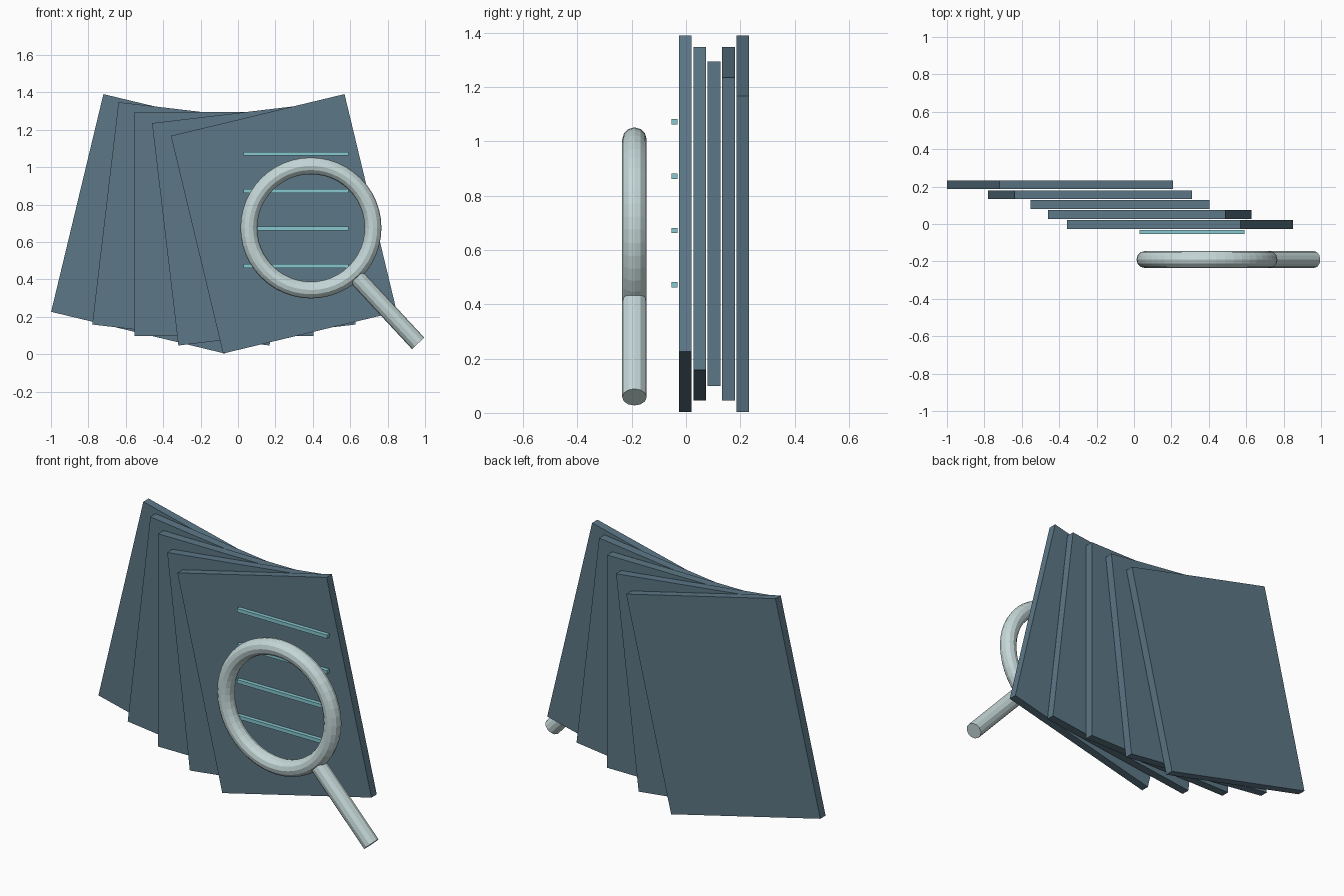
import bpy, math
from mathutils import Vector

cube = bpy.data.objects.get("Cube")
if cube:
    bpy.data.objects.remove(cube, do_unlink=True)


def material(name, rgb):
    m = bpy.data.materials.new(name)
    m.use_nodes = True
    colour = (*rgb, 1)
    m.diffuse_color = colour
    m.node_tree.nodes["Principled BSDF"].inputs["Base Color"].default_value = colour
    return m


slate = material("slate_blue", (0.107, 0.185, 0.24))
teal = material("light_teal", (0.24, 0.58, 0.63))
silver = material("pale_silver", (0.56, 0.68, 0.68))


def finish(name, mat):
    ob = bpy.context.object
    ob.name = name
    ob.data.materials.append(mat)
    return ob


def box(name, centre, size, mat, tilt=0):
    bpy.ops.mesh.primitive_cube_add(size=1, location=centre, rotation=(0, tilt, 0))
    ob = finish(name, mat)
    ob.scale = size
    return ob


# Fanned stack of cards, front to back
for i in range(5):
    step = 2 - i
    box(f"card_{i + 1}", (-0.075 + 0.16 * step, -0.0025 + 0.053 * i, 0.697),
        (0.955, 0.047, 1.197), slate, math.radians(-6.75 * step))

# Raised text lines on the front card
for i in range(4):
    box(f"page_line_{i + 1}", (0.31, -0.042, 0.472 + 0.2 * i), (0.56, 0.022, 0.02), teal)

# Magnifier ring
centre = Vector((0.39, -0.19, 0.675))
radius = 0.045
bpy.ops.mesh.primitive_torus_add(location=centre, rotation=(math.pi / 2, 0, 0),
                                 major_radius=0.332, minor_radius=radius,
                                 major_segments=48, minor_segments=12)
finish("magnifier_ring", silver)

# Magnifier handle, running outward from the ring
end = Vector((0.963, -0.19, 0.058))
axis = (end - centre).normalized()
start = centre + axis * 0.36
bpy.ops.mesh.primitive_cylinder_add(vertices=12, radius=radius, depth=(end - start).length,
                                    location=(start + end) / 2,
                                    rotation=axis.to_track_quat('Z', 'Y').to_euler())
finish("magnifier_handle", silver)
